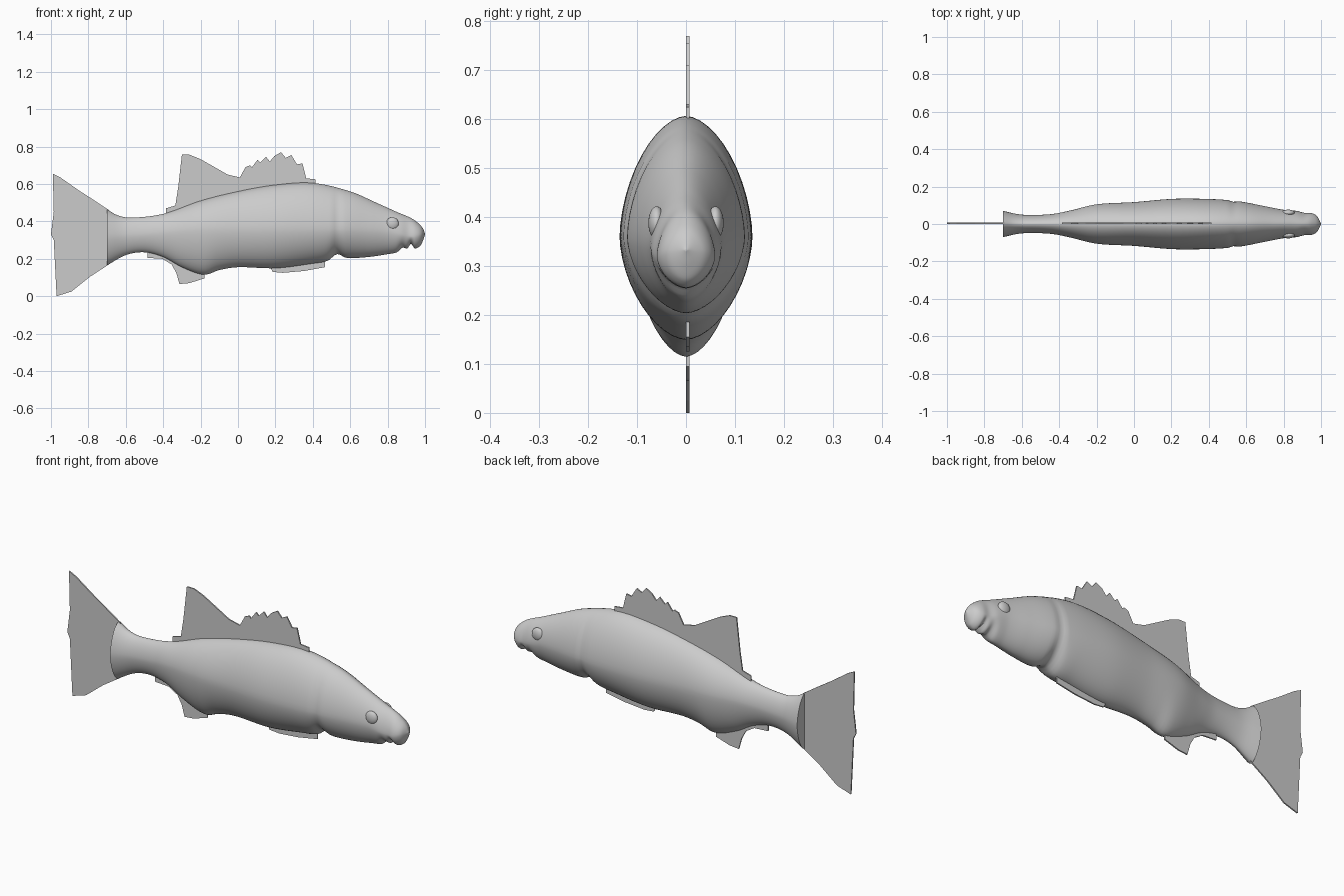
import bpy, bmesh, math

cube = bpy.data.objects.get("Cube")
if cube:
    bpy.data.objects.remove(cube)

grey = bpy.data.materials.new("soft grey")
grey.use_nodes = True
colour = (0.6, 0.6, 0.6, 1)
grey.diffuse_color = colour
grey.node_tree.nodes["Principled BSDF"].inputs["Base Color"].default_value = colour


def finish(name, bm, smooth=True):
    """Turn a bmesh into a named, shaded object."""
    bmesh.ops.recalc_face_normals(bm, faces=bm.faces)
    mesh = bpy.data.meshes.new(name)
    bm.to_mesh(mesh)
    bm.free()
    mesh.materials.append(grey)
    obj = bpy.data.objects.new(name, mesh)
    bpy.context.collection.objects.link(obj)
    if smooth:
        bpy.ops.object.select_all(action='DESELECT')
        bpy.context.view_layer.objects.active = obj
        obj.select_set(True)
        bpy.ops.object.shade_smooth_by_angle(angle=math.radians(50))
    return obj


def curve_value(points, x):
    """Smooth cubic through (x, value) points."""
    last = len(points) - 1

    def slope(i):
        a, b = points[max(i - 1, 0)], points[min(i + 1, last)]
        return (b[1] - a[1]) / (b[0] - a[0])

    i = 0
    while i < last - 1 and x > points[i + 1][0]:
        i += 1
    (xa, va), (xb, vb) = points[i], points[i + 1]
    h = xb - xa
    t = min(max((x - xa) / h, 0), 1)
    s = 1 - t
    return (va * s * s * (1 + 2 * t) + vb * t * t * (1 + 2 * s)
            + h * t * s * (slope(i) * s - slope(i + 1) * t))


# Body: back line, belly line, half width and height of the widest point
back = [(-.7, .465), (-.65, .435), (-.58, .42), (-.4, .44), (-.2, .51), (0, .56),
        (.2, .595), (.4, .605), (.6, .56), (.75, .495), (.85, .45), (.93, .415),
        (.97, .385), (.99, .36), (1, .335)]
belly = [(-.7, .165), (-.6, .22), (-.5, .235), (-.4, .21), (-.3, .155), (-.18, .115),
         (-.1, .14), (0, .155), (.2, .15), (.4, .175), (.48, .19), (.53, .225),
         (.58, .205), (.7, .21), (.8, .225), (.85, .235), (.88, .26), (.905, .255),
         (.925, .28), (.945, .256), (.975, .27), (.99, .3), (1, .33)]
width = [(-.7, .07), (-.6, .05), (-.45, .052), (-.35, .07), (-.2, .105), (0, .117),
         (.2, .134), (.35, .135), (.5, .128), (.53, .119), (.57, .12), (.7, .095),
         (.8, .076), (.87, .07), (.91, .06), (.95, .058), (.98, .04), (1, .003)]
middle = [(-.7, .315), (-.5, .33), (-.2, .35), (.5, .36), (.8, .345), (.93, .32), (1, .333)]

RINGS, SIDES, ROUND = 130, 48, 2 / 1.75


def power(v):
    return math.copysign(abs(v) ** ROUND, v)


bm = bmesh.new()
rings = []
for r in range(RINGS + 1):
    x = -.7 + 1.7 * math.sin(r / RINGS * math.pi / 2)
    top, low, wide, mid = (curve_value(c, x) for c in (back, belly, width, middle))
    ring = []
    for k in range(SIDES):
        a = math.tau * k / SIDES
        up = power(math.sin(a))
        z = mid + up * (top - mid if up > 0 else mid - low)
        ring.append(bm.verts.new((x, wide * power(math.cos(a)), z)))
    rings.append(ring)
for a, b in zip(rings, rings[1:]):
    for k in range(SIDES):
        n = (k + 1) % SIDES
        bm.faces.new((a[k], a[n], b[n], b[k]))
bm.faces.new(rings[0])
bm.faces.new(rings[-1])
finish("body", bm)

# Eyes: shallow bulges on both sides of the head
for name, side in (("right_eye", -1), ("left_eye", 1)):
    bm = bmesh.new()
    bmesh.ops.create_uvsphere(bm, u_segments=24, v_segments=14, radius=.034)
    bmesh.ops.scale(bm, vec=(1, .5, 1), verts=bm.verts)
    bmesh.ops.translate(bm, vec=(.825, side * .06, .388), verts=bm.verts)
    finish(name, bm)


def fin(name, outline):
    """Thin upright plate with the given x, z outline."""
    bm = bmesh.new()
    face = bm.faces.new([bm.verts.new((x, 0, z)) for x, z in outline])
    extruded = bmesh.ops.extrude_face_region(bm, geom=[face])["geom"]
    moved = [g for g in extruded if isinstance(g, bmesh.types.BMVert)]
    bmesh.ops.translate(bm, vec=(0, .007, 0), verts=moved)
    finish(name, bm, smooth=False)


fin("tail_fin", [(-.69, .46), (-.78, .52), (-.85, .565), (-.95, .635), (-.99, .655),
                 (-.985, .45), (-1, .33), (-.985, .3), (-.97, 0), (-.89, .025),
                 (-.79, .105), (-.69, .17)])
fin("back_fin", [(-.385, .42), (-.385, .47), (-.335, .485), (-.32, .58), (-.3, .757),
                 (-.26, .757), (-.205, .735), (-.125, .69), (-.055, .65), (.01, .635),
                 (.04, .69), (.065, .7), (.075, .69), (.105, .73), (.12, .715),
                 (.15, .745), (.17, .72), (.195, .75), (.23, .77), (.255, .74),
                 (.285, .755), (.315, .705), (.345, .71), (.365, .63), (.415, .625),
                 (.415, .58), (.2, .57), (0, .53), (-.2, .48)])
fin("rear_belly_fin", [(-.485, .26), (-.485, .205), (-.405, .2), (-.355, .17),
                       (-.33, .125), (-.313, .065), (-.26, .07), (-.18, .095),
                       (-.18, .15), (-.3, .2)])
fin("front_belly_fin", [(.16, .18), (.185, .13), (.24, .125), (.355, .135),
                        (.465, .155), (.465, .21), (.3, .19)])
